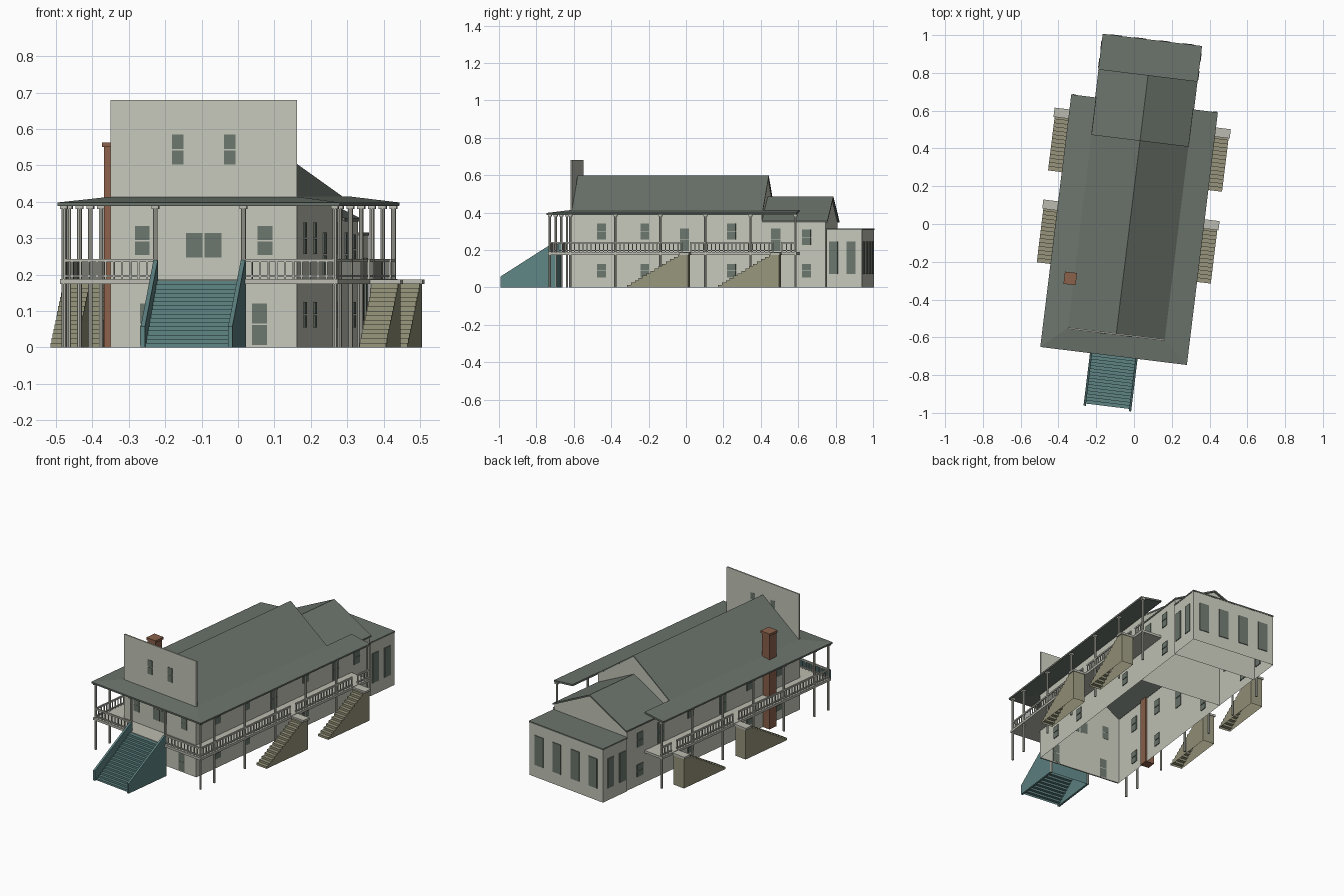
import bpy, bmesh, math
from mathutils import Matrix, Vector

if "Cube" in bpy.data.objects:
    bpy.data.objects.remove(bpy.data.objects["Cube"], do_unlink=True)

# The whole house is turned slightly about z
PLACE = Matrix.Translation((-0.022, 0.003, 0)) @ Matrix.Rotation(math.radians(-7), 4, 'Z')


def material(name, rgb):
    m = bpy.data.materials.new(name)
    m.use_nodes = True
    m.diffuse_color = (*rgb, 1)
    m.node_tree.nodes["Principled BSDF"].inputs["Base Color"].default_value = (*rgb, 1)
    return m


WALL = material("pale plaster", (0.56, 0.57, 0.49))
TRIM = material("grey trim", (0.50, 0.50, 0.44))
ROOF = material("green grey roofing", (0.15, 0.175, 0.15))
GLASS = material("dull green glass", (0.15, 0.185, 0.155))
TEAL = material("teal paint", (0.115, 0.23, 0.23))
OLIVE = material("olive timber", (0.31, 0.30, 0.20))
BRICK = material("brown brick", (0.26, 0.12, 0.07))


def finish(bm, name, mat):
    bmesh.ops.recalc_face_normals(bm, faces=bm.faces[:])
    me = bpy.data.meshes.new(name)
    bm.to_mesh(me)
    bm.free()
    me.materials.append(mat)
    ob = bpy.data.objects.new(name, me)
    ob.matrix_world = PLACE
    bpy.context.collection.objects.link(ob)
    return ob


def box(bm, x0, x1, y0, y1, z0, z1):
    size = Matrix.Diagonal((x1 - x0, y1 - y0, z1 - z0, 1))
    mid = Matrix.Translation(((x0 + x1) / 2, (y0 + y1) / 2, (z0 + z1) / 2))
    bmesh.ops.create_cube(bm, size=1, matrix=mid @ size)


def prism(bm, pts, axis, a, b):
    """Extrude a profile of (horizontal, z) points along x or y."""
    put = (lambda p, t: (t, p[0], p[1])) if axis == 'x' else (lambda p, t: (p[0], t, p[1]))
    ends = [[bm.verts.new(put(p, t)) for p in pts] for t in (a, b)]
    for e in ends:
        bm.faces.new(e)
    n = len(pts)
    for i in range(n):
        j = (i + 1) % n
        bm.faces.new((ends[0][i], ends[0][j], ends[1][j], ends[1][i]))


def remove_faces(bm, test):
    bmesh.ops.delete(bm, geom=[f for f in bm.faces if test(f)], context='FACES')


HALF = 0.258          # half width of the house
EDGE = 0.375          # post line of the gallery
FRONT, MID, WING, BACK = -0.59, 0.438, 0.785, 0.977


# Walls: gabled shells without floors
def shell(name, y0, y1, eave, ridge):
    bm = bmesh.new()
    prism(bm, [(-HALF, 0), (HALF, 0), (HALF, eave), (0, ridge), (-HALF, eave)], 'y', y0, y1)
    bm.normal_update()
    remove_faces(bm, lambda f: abs(f.normal.z) > 0.3)
    # open towards the neighbouring volume in front
    remove_faces(bm, lambda f: all(abs(v.co.y - y0) < 1e-4 for v in f.verts))
    finish(bm, name, WALL)


shell("main_walls", FRONT, MID, 0.405, 0.588)
shell("wing_walls", MID, WING - 0.004, 0.35, 0.478)

bm = bmesh.new()
box(bm, -HALF, HALF, FRONT - 0.004, FRONT + 0.004, 0, 0.68)
finish(bm, "front_facade", WALL)

bm = bmesh.new()
box(bm, -HALF - 0.005, HALF + 0.005, WING, BACK, 0, 0.31)
remove_faces(bm, lambda f: all(v.co.z < 1e-4 for v in f.verts))
finish(bm, "annex_walls", WALL)


# Roofs
def gable_roof(name, half, y0, y1, eave, ridge):
    bm = bmesh.new()
    t = 0.009
    prism(bm, [(-half, eave), (0, ridge), (half, eave),
               (half, eave - t), (0, ridge - t), (-half, eave - t)], 'y', y0, y1)
    finish(bm, name, ROOF)


gable_roof("main_roof", HALF + 0.003, FRONT + 0.004, MID + 0.005, 0.412, 0.597)
gable_roof("wing_roof", HALF + 0.006, MID, WING + 0.006, 0.355, 0.486)
bm = bmesh.new()
box(bm, -HALF - 0.007, HALF + 0.007, WING - 0.002, BACK + 0.002, 0.308, 0.316)
finish(bm, "annex_roof", ROOF)

bm = bmesh.new()
outer, inner, tail = (0.391, -0.707, 0.398), (HALF, FRONT, 0.414), 0.64
loops = []
for x, y, z in (outer, inner):
    loops.append([bm.verts.new(c) for c in ((-x, tail, z), (-x, y, z), (x, y, z), (x, tail, z))])
for i in range(3):
    bm.faces.new((loops[0][i], loops[0][i + 1], loops[1][i + 1], loops[1][i]))
ob = finish(bm, "gallery_roof", ROOF)
mod = ob.modifiers.new("thickness", 'SOLIDIFY')
mod.thickness, mod.offset = 0.01, -1

# Gallery floor and stair landings
LANDINGS = (0.066, 0.556)     # far end of each side stair
bm = bmesh.new()
box(bm, -0.385, 0.385, -0.70, FRONT, 0.174, 0.188)
for s in (-1, 1):
    a, b = sorted((s * HALF, s * 0.385))
    box(bm, a, b, FRONT, 0.64, 0.174, 0.188)
    for end in LANDINGS:
        a, b = sorted((s * 0.385, s * 0.470))
        box(bm, a, b, end - 0.045, end + 0.004, 0.174, 0.186)
finish(bm, "gallery_floor", TRIM)

# Posts with small capitals
side_rows = [-0.69] + [-0.58 + 0.2426 * i for i in range(6)]
spots = [(s * EDGE, y) for s in (-1, 1) for y in side_rows]
spots += [(s * 0.122, -0.69) for s in (-1, 1)]
bm = bmesh.new()
for x, y in spots:
    bmesh.ops.create_cone(bm, cap_ends=True, segments=8, radius1=0.0065, radius2=0.0065,
                          depth=0.39, matrix=Matrix.Translation((x, y, 0.195)))
    box(bm, x - 0.01, x + 0.01, y - 0.01, y + 0.01, 0.38, 0.391)
finish(bm, "gallery_posts", TRIM)

# Railing with gaps at the stairs
bm = bmesh.new()


def rail(a, b):
    a, b = Vector(a), Vector(b)
    along = (b - a).normalized()
    w = Vector((0.004, 0.004))
    lo, hi = Vector(map(min, a, b)) - w, Vector(map(max, a, b)) + w
    box(bm, lo.x, hi.x, lo.y, hi.y, 0.234, 0.243)
    box(bm, lo.x, hi.x, lo.y, hi.y, 0.194, 0.199)
    n = max(1, round((b - a).length / 0.022))
    for i in range(n + 1):
        p = a + along * (b - a).length * i / n
        box(bm, p.x - 0.0025, p.x + 0.0025, p.y - 0.0025, p.y + 0.0025, 0.186, 0.236)


for s in (-1, 1):
    rail((s * 0.122, -0.69), (s * EDGE, -0.69))
    start = -0.69
    for end in LANDINGS:
        rail((s * EDGE, start), (s * EDGE, end - 0.045))
        start = end + 0.004
    rail((s * EDGE, start), (s * EDGE, 0.635))
finish(bm, "gallery_railing", TRIM)


# Stairs: hollow stepped shells rising towards the back
def stair(name, mat, x0, x1, y0, y1, y_end, top, steps):
    pts = [(y0, 0)]
    for i in range(steps):
        y = y0 + (y1 - y0) * i / steps
        z = top * (i + 1) / steps
        pts += [(y, z), (y0 + (y1 - y0) * (i + 1) / steps, z)]
    pts += [(y_end, top), (y_end, 0)]
    bm = bmesh.new()
    prism(bm, pts, 'x', x0, x1)
    remove_faces(bm, lambda f: all(v.co.z < 1e-4 for v in f.verts))
    finish(bm, name, mat)


for s, side in ((1, "left"), (-1, "right")):
    for end, where in zip(LANDINGS, ("front", "rear")):
        x0, x1 = sorted((s * 0.391, s * 0.464))
        stair(f"{side}_{where}_stair", OLIVE, x0, x1, end - 0.33, end - 0.035, end, 0.176, 14)

stair("entrance_steps", TEAL, -0.116, 0.118, -0.975, -0.705, -0.69, 0.184, 16)
bm = bmesh.new()
for x in (-0.126, 0.116):
    prism(bm, [(-0.987, 0), (-0.987, 0.058), (-0.70, 0.24), (-0.69, 0.24), (-0.69, 0)],
          'x', x, x + 0.012)
finish(bm, "entrance_step_sides", TEAL)

# Chimney
bm = bmesh.new()
box(bm, -0.305, -0.250, -0.355, -0.300, 0, 0.55)
box(bm, -0.310, -0.245, -0.360, -0.295, 0.55, 0.563)
finish(bm, "chimney", BRICK)

# Windows and doors: thin plates, each a list of panes
bm = bmesh.new()
T = 0.0045


def opening(place, facing, width, z0, z1, panes=2):
    step = (z1 - z0) / panes
    for i in range(panes):
        lo, hi = z0 + i * step + 0.002, z0 + (i + 1) * step - 0.002
        a, b = place - width / 2, place + width / 2
        if facing in ('front', 'back'):
            y = FRONT if facing == 'front' else BACK
            thick = 0.0062 if facing == 'front' else T
            box(bm, a, b, y - thick, y + min(thick, T), lo, hi)
        else:
            x = facing
            box(bm, x - T, x + T, a, b, lo, hi)


for s in (-1, 1):
    opening(s * 0.17, 'front', 0.041, 0.252, 0.335)
    opening(s * 0.072, 'front', 0.032, 0.50, 0.587)
    opening(s * 0.026, 'front', 0.046, 0.245, 0.316, 1)
    opening(s * 0.155, 'front', 0.041, 0.004, 0.122)
    x = s * HALF
    for y in (-0.426, -0.194, 0.274):
        opening(y, x, 0.046, 0.255, 0.345)
        opening(y, x, 0.046, 0.052, 0.127)
    for y in (0.021, 0.512):
        opening(y, x, 0.05, 0.192, 0.318)
    opening(0.678, x, 0.046, 0.225, 0.312)
    opening(0.678, x, 0.05, 0.052, 0.127)
    for y in (0.823, 0.918):
        opening(y, s * (HALF + 0.005), 0.048, 0.07, 0.247, 1)
    for x in (0.065, 0.193):
        opening(s * x, 'back', 0.06, 0.07, 0.247, 1)
finish(bm, "windows_and_doors", GLASS)
